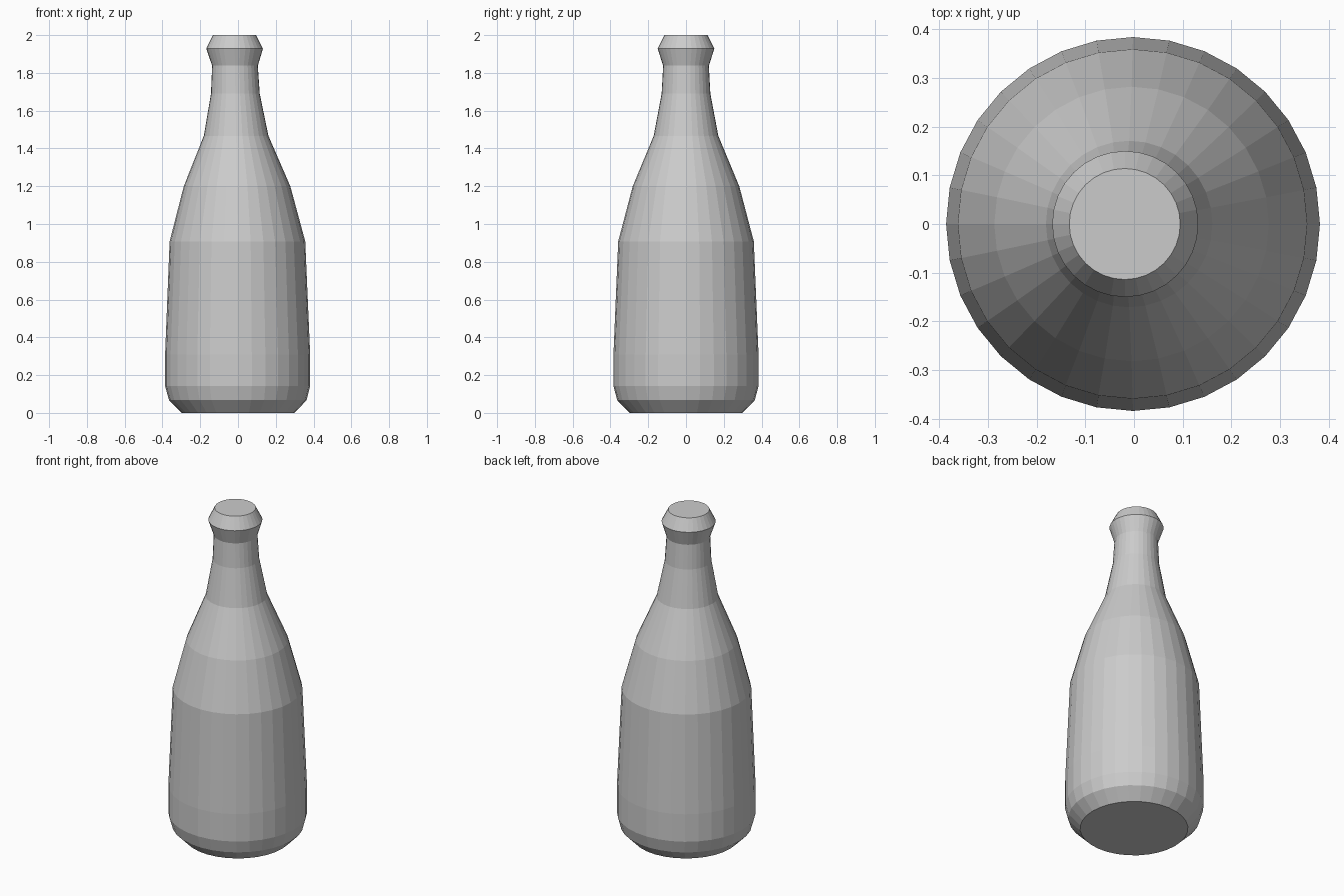
import bpy, bmesh
from math import cos, sin, tau

if "Cube" in bpy.data.objects:
    bpy.data.objects.remove(bpy.data.objects["Cube"])

SIDES = 32
# Bottle profile: (radius, height, sideways lean of the ring centre)
PROFILE = [
    (0.299, 0.000, 0.000), (0.364, 0.067, -0.001), (0.384, 0.142, -0.002),
    (0.384, 0.310, -0.002), (0.359, 0.908, -0.003), (0.282, 1.200, -0.005),
    (0.171, 1.467, -0.010), (0.129, 1.690, -0.014), (0.121, 1.838, -0.016),
    (0.150, 1.928, -0.018), (0.114, 2.000, -0.019),
]

bm = bmesh.new()

# Stacked rings
rings = [[bm.verts.new((lean + r * cos(tau * i / SIDES), r * sin(tau * i / SIDES), z))
          for i in range(SIDES)] for r, z, lean in PROFILE]

# Side walls
for low, high in zip(rings, rings[1:]):
    for i in range(SIDES):
        j = (i + 1) % SIDES
        bm.faces.new((low[i], low[j], high[j], high[i]))

# Base and top caps
bm.faces.new(rings[0][::-1])
bm.faces.new(rings[-1])

mesh = bpy.data.meshes.new("bottle")
bm.to_mesh(mesh)
bm.free()
bottle = bpy.data.objects.new("bottle", mesh)
bpy.context.collection.objects.link(bottle)
